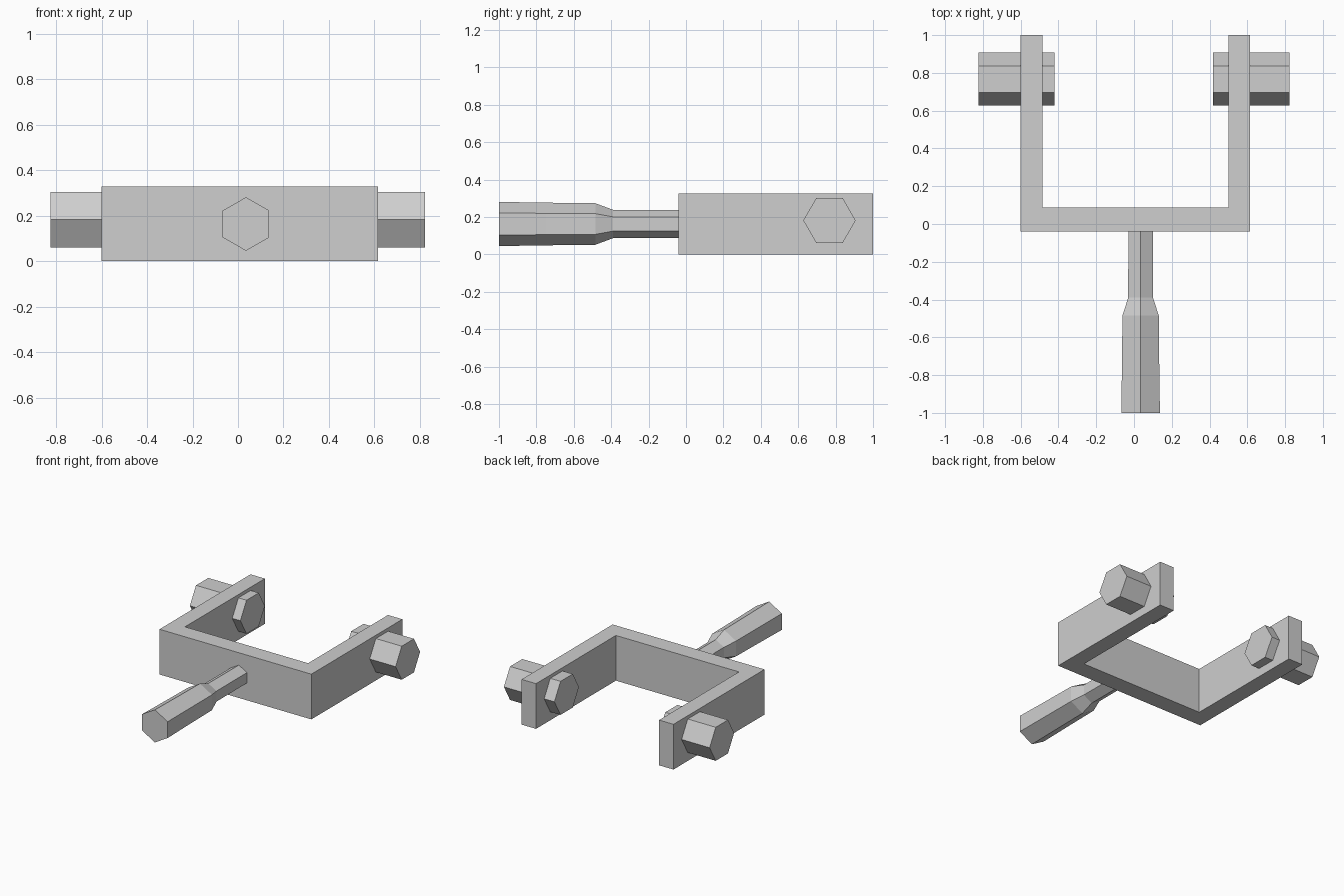
import bpy, bmesh, math
from mathutils import Vector

if "Cube" in bpy.data.objects:
    bpy.data.objects.remove(bpy.data.objects["Cube"], do_unlink=True)

grey = bpy.data.materials.new("plain grey")
grey.use_nodes = True
colour = (0.62, 0.62, 0.62, 1)
grey.diffuse_color = colour
grey.node_tree.nodes["Principled BSDF"].inputs["Base Color"].default_value = colour


def finish(name, bm):
    bmesh.ops.recalc_face_normals(bm, faces=bm.faces)
    mesh = bpy.data.meshes.new(name)
    bm.to_mesh(mesh)
    bm.free()
    mesh.materials.append(grey)
    obj = bpy.data.objects.new(name, mesh)
    bpy.context.collection.objects.link(obj)


def hex_rod(name, origin, axis, side, rings):
    """Six-sided rod; rings are (distance along axis, radius), corners start at side."""
    origin, axis, side = Vector(origin), Vector(axis), Vector(side)
    other = axis.cross(side)
    bm = bmesh.new()
    loops = []
    for dist, radius in rings:
        loops.append([bm.verts.new(origin + axis * dist + radius * (
            side * math.cos(i * math.pi / 3) + other * math.sin(i * math.pi / 3)))
            for i in range(6)])
    for a, b in zip(loops, loops[1:]):
        for i in range(6):
            j = (i + 1) % 6
            bm.faces.new((a[i], a[j], b[j], b[i]))
    bm.faces.new(loops[0])
    bm.faces.new(loops[-1])
    finish(name, bm)


# U-shaped bracket, extruded upwards from its plan outline
outline = [(-0.60, -0.04), (0.615, -0.04), (0.615, 1), (0.5, 1),
           (0.5, 0.087), (-0.485, 0.087), (-0.485, 1), (-0.60, 1)]
bm = bmesh.new()
base = bm.faces.new([bm.verts.new((x, y, 0)) for x, y in outline])
top = bmesh.ops.extrude_face_region(bm, geom=[base])["geom"]
bmesh.ops.translate(bm, vec=(0, 0, 0.327),
                    verts=[v for v in top if isinstance(v, bmesh.types.BMVert)])
finish("bracket", bm)

# Hexagonal bolts through both arms
for name, x in (("right_bolt", -0.622), ("left_bolt", 0.62)):
    hex_rod(name, (x, 0.767, 0.182), (1, 0, 0), (0, 1, 0),
            [(-0.202, 0.14), (0.202, 0.14)])

# Handle with a narrow neck and a flared grip
hex_rod("handle", (0.035, 0, 0.163), (0, 1, 0), (0, 0, 1),
        [(-1, 0.118), (-0.745, 0.114), (-0.485, 0.111), (-0.39, 0.076), (-0.04, 0.075)])
